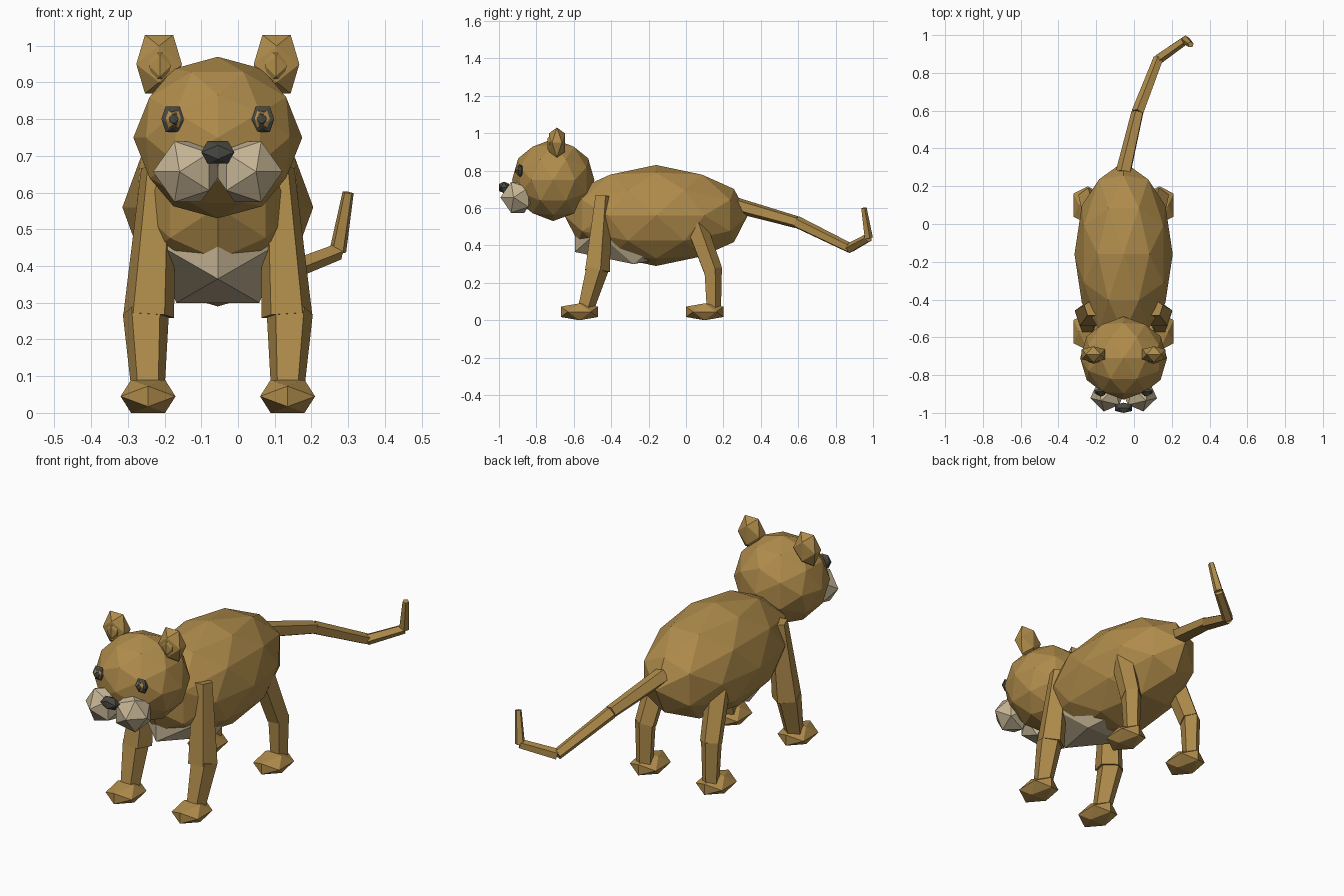
import bpy, bmesh
from math import radians, sqrt
from mathutils import Vector, Matrix

cube = bpy.data.objects.get("Cube")
if cube:
    bpy.data.objects.remove(cube)

CX = -0.055  # the animal's own centre line, offset by the curled tail


def material(name, rgb):
    m = bpy.data.materials.new(name)
    m.use_nodes = True
    m.diffuse_color = (*rgb, 1)
    bsdf = next(n for n in m.node_tree.nodes if n.type == 'BSDF_PRINCIPLED')
    bsdf.inputs["Base Color"].default_value = (*rgb, 1)
    bsdf.inputs["Roughness"].default_value = 0.9
    return m


FUR = material("tawny fur", (0.43, 0.26, 0.07))
CREAM = material("cream fur", (0.56, 0.46, 0.30))
DARK = material("charcoal", (0.065, 0.065, 0.055))


def finish(bm, name, mat):
    bmesh.ops.recalc_face_normals(bm, faces=bm.faces)
    mesh = bpy.data.meshes.new(name)
    bm.to_mesh(mesh)
    bm.free()
    mesh.materials.append(mat)
    obj = bpy.data.objects.new(name, mesh)
    bpy.context.collection.objects.link(obj)
    return obj


def gem(name, centre, radii, mat, detail=0, yaw=0):
    """Icosahedron with a level top edge, optionally split once into a sphere."""
    bm = bmesh.new()
    t = (1 + sqrt(5)) / 2
    for a in (-1, 1):
        for b in (-t, t):
            for co in ((a, 0, b), (0, b, a), (b, a, 0)):
                bm.verts.new(Vector(co).normalized())
    bmesh.ops.convex_hull(bm, input=bm.verts)
    if detail:
        bmesh.ops.subdivide_edges(bm, edges=bm.edges, cuts=1, use_grid_fill=True)
        for v in bm.verts:
            v.co.normalize()
    bm.transform(Matrix.Translation(centre) @ Matrix.Diagonal((*radii, 1))
                 @ Matrix.Rotation(radians(yaw), 4, 'Z'))
    return finish(bm, name, mat)


def limb(name, start, end, r1, r2, mat=FUR):
    """Tapered five-sided segment between two points."""
    a, b = Vector(start), Vector(end)
    d = b - a
    bm = bmesh.new()
    bmesh.ops.create_cone(bm, cap_ends=True, segments=5, radius1=r1, radius2=r2, depth=d.length)
    turn = Vector((0, 0, 1)).rotation_difference(d).to_matrix().to_4x4()
    bm.transform(Matrix.Translation((a + b) / 2) @ turn)
    return finish(bm, name, mat)


# Torso, pale chest, head and nose
gem("body", (CX, -0.16, 0.56), (0.26, 0.49, 0.27), FUR, detail=1)
gem("chest_patch", (CX, -0.28, 0.47), (0.215, 0.37, 0.2), CREAM)
gem("head", (CX, -0.71, 0.75), (0.23, 0.22, 0.22), FUR, detail=1)
gem("nose", (CX, -0.973, 0.71), (0.053, 0.032, 0.036), DARK)

# Paired parts
for side, s in (("right", -1), ("left", 1)):
    def at(x, y, z):
        return (CX + s * x, y, z)

    # Face
    gem(side + "_muzzle", at(0.082, -0.9, 0.657), (0.097, 0.095, 0.097), CREAM, yaw=-45 * s)
    gem(side + "_ear", at(0.16, -0.69, 0.95), (0.073, 0.05, 0.094), FUR)
    gem(side + "_inner_ear", at(0.158, -0.715, 0.945), (0.035, 0.03, 0.055), FUR)
    gem(side + "_eye", at(0.123, -0.888, 0.8), (0.036, 0.018, 0.041), DARK)
    gem(side + "_iris", at(0.121, -0.897, 0.8), (0.025, 0.014, 0.028), FUR)
    gem(side + "_pupil", at(0.12, -0.903, 0.8), (0.015, 0.012, 0.02), DARK)

    # Front leg
    limb(side + "_front_upper_leg", at(0.188, -0.48, 0.265), at(0.163, -0.445, 0.665), 0.073, 0.048)
    limb(side + "_front_lower_leg", at(0.19, -0.54, 0.06), at(0.196, -0.48, 0.275), 0.047, 0.066)
    gem(side + "_front_paw", at(0.19, -0.57, 0.045), (0.088, 0.117, 0.053), FUR)

    # Hind leg
    limb(side + "_hind_upper_leg", at(0.188, 0.14, 0.265), at(0.165, 0.05, 0.51), 0.055, 0.06)
    limb(side + "_hind_lower_leg", at(0.19, 0.145, 0.06), at(0.19, 0.14, 0.28), 0.042, 0.052)
    gem(side + "_hind_paw", at(0.19, 0.1, 0.045), (0.088, 0.117, 0.053), FUR)

# Tail, bending toward the left and hooking up at the tip
joints = [(-0.055, 0.27, 0.615), (0.02, 0.59, 0.525), (0.13, 0.875, 0.385),
          (0.272, 0.975, 0.44), (0.3, 0.95, 0.6)]
widths = [0.043, 0.034, 0.028, 0.024, 0.016]
for i in range(len(joints) - 1):
    limb("tail_segment_%d" % (i + 1), joints[i], joints[i + 1], widths[i], widths[i + 1])
